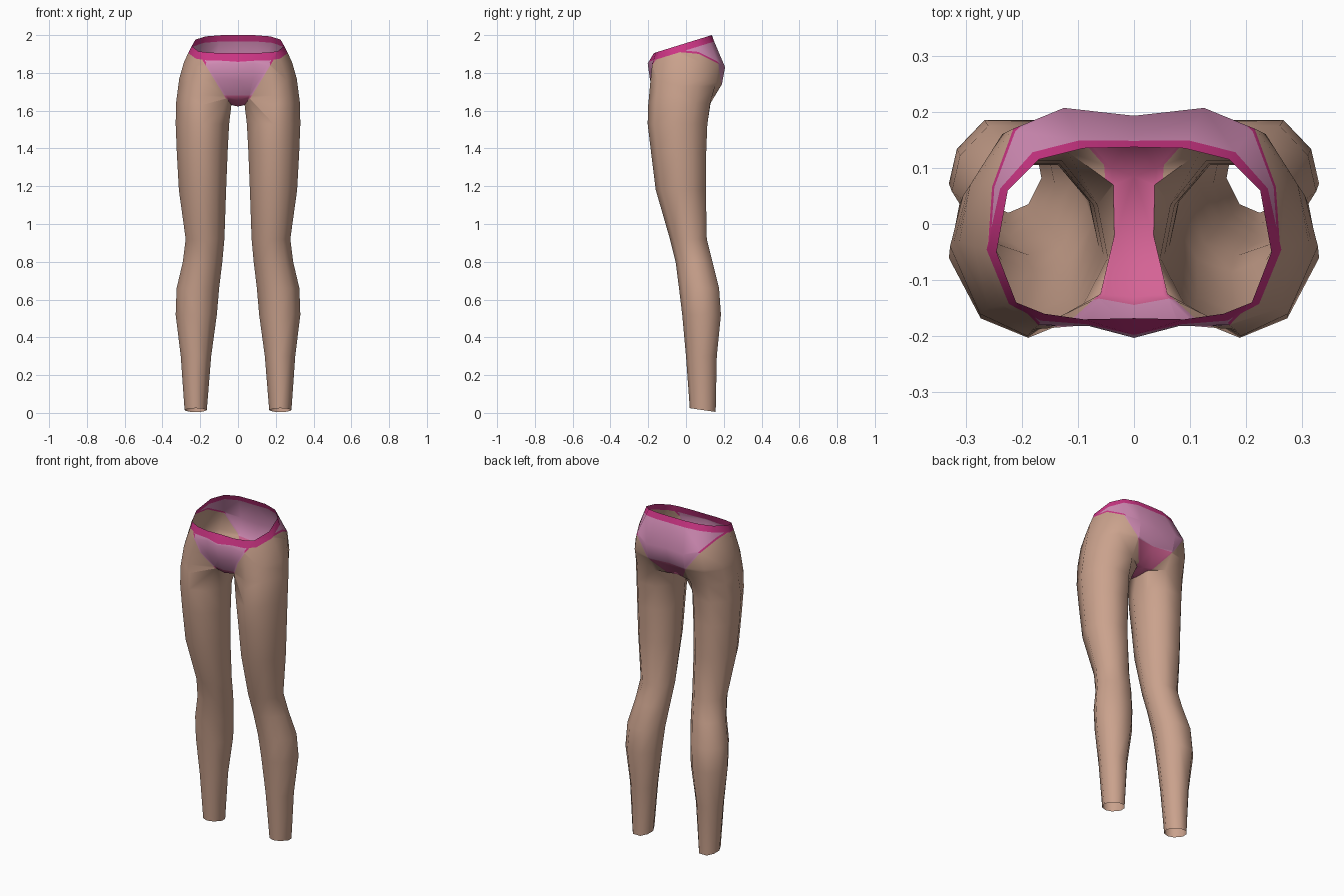
import bpy, bmesh, math
from mathutils import Vector

if "Cube" in bpy.data.objects:
    bpy.data.objects.remove(bpy.data.objects["Cube"])

# Flat colours
def material(name, rgb):
    m = bpy.data.materials.new(name)
    m.diffuse_color = (*rgb, 1)
    m.use_nodes = True
    m.node_tree.nodes["Principled BSDF"].inputs["Base Color"].default_value = m.diffuse_color
    return m

MATS = [material("skin", (0.59, 0.36, 0.265)),
        material("light pink cloth", (0.65, 0.265, 0.47)),
        material("magenta trim", (0.60, 0.035, 0.23)),
        material("rose gusset", (0.66, 0.125, 0.30))]
SKIN, PINK, TRIM, ROSE = range(4)

# Cross-section of a leg: front, round the outside, flat back, inside
SECTION = [(0, -1), (.6, -.78), (1, -.1), (.87, .5), (.42, 1),
           (-.42, 1), (-.87, .5), (-1, -.1), (-.6, -.78)]
# Leg rings: z, inner x, outer x, front y, back y
LEG = [(0.015, .165, .283, .02, .157), (0.30, .142, .303, .0, .163),
       (0.52, .112, .33, -.02, .185), (0.66, .10, .325, -.037, .175),
       (0.80, .083, .292, -.055, .14), (0.92, .072, .277, -.085, .11),
       (1.18, .063, .313, -.16, .105), (1.38, .055, .324, -.185, .107),
       (1.53, .047, .33, -.203, .113)]
# Top of the thigh
THIGH = [(.19, -.2, 1.63), (.275, -.16, 1.64), (.328, -.04, 1.64),
         (.305, .05, 1.64), (.24, .128, 1.64), (.12, .13, 1.64),
         (.037, .07, 1.63), (.035, -.02, 1.63), (.06, -.125, 1.665)]
# Half rings of the pelvis, from centre front round the side to centre back
HIP = [(0, -.19, 1.76), (.08, -.18, 1.77), (.18, -.188, 1.76),
       (.26, -.15, 1.76), (.311, -.03, 1.77), (.292, .07, 1.76),
       (.235, .16, 1.75), (.12, .19, 1.74), (0, .165, 1.73)]
SEAT = [(0, -.203, 1.85), (.08, -.182, 1.85), (.17, -.18, 1.84),
        (.235, -.145, 1.84), (.285, -.04, 1.86), (.268, .07, 1.86),
        (.215, .17, 1.85), (.125, .207, 1.83), (0, .193, 1.83)]
WAIST = [(0, -.168), (.09, -.17), (.16, -.16), (.21, -.14), (.245, -.05),
         (.225, .06), (.17, .115), (.09, .135), (0, .137)]

def rim_z(y):
    return 1.905 + (y + .17) * .31

def front_edge(z):
    return .037 + (z - 1.62) * .61

def back_edge(z):
    return .05 + (z - 1.63) * .75

bm = bmesh.new()

def add_row(points):
    return [bm.verts.new(p) for p in points]

def loft(a, b, closed):
    n = len(a)
    for i in range(n if closed else n - 1):
        j = (i + 1) % n
        bm.faces.new((a[i], a[j], b[j], b[i]))

# Leg tube, open at the ankle
rows = []
for z, x0, x1, y0, y1 in LEG:
    cx, rx, cy, ry = (x0 + x1) / 2, (x1 - x0) / 2, (y0 + y1) / 2, (y1 - y0) / 2
    drop = .01 if z < .1 else 0
    rows.append(add_row([(cx + u * rx, cy + v * ry, z - v * drop)
                         for u, v in SECTION]))
thigh = add_row(THIGH)
rows.append(thigh)
for a, b in zip(rows, rows[1:]):
    loft(a, b, True)

# Crotch strip between the legs
front, mid, back = add_row([(0, -.13, 1.655), (0, -.02, 1.622), (0, .085, 1.63)])
bm.faces.new((thigh[7], thigh[8], front, mid))
bm.faces.new((thigh[6], thigh[7], mid, back))
bm.faces.new((thigh[5], thigh[6], back))

# Pelvis, open at the waist
base = [front, thigh[8], *thigh[:6], back]
hip, seat = add_row(HIP), add_row(SEAT)
waist = add_row([(x, y, rim_z(y)) for x, y in WAIST])
for a, b in ((base, hip), (hip, seat), (seat, waist)):
    loft(a, b, False)

# Cut the edges of the garment into the surface
def cut(point, normal, side=0):
    faces = [f for f in bm.faces
             if f.calc_center_median().z > 1.6
             and f.calc_center_median().y * side >= 0]
    geom = set(faces)
    for f in faces:
        geom.update(f.verts)
        geom.update(f.edges)
    bmesh.ops.bisect_plane(bm, geom=list(geom), dist=1e-5,
                           plane_co=point, plane_no=normal)

BAND, HEM = .038, .012
cut((0, 0, rim_z(0) - BAND), (0, -.31, 1))
for edge, slope, side in ((front_edge, .61, -1), (back_edge, .75, 1)):
    for inset in (0, HEM):
        cut((edge(1.7) - inset, 0, 1.7), (1, 0, -slope), side)
cut((0, 0, 1.68), (0, 0, 1), -1)
cut((0, 0, 1.73), (0, 0, 1), 1)

# Colour by position: waistband, hem, gusset, main cloth
for f in bm.faces:
    c = f.calc_center_median()
    f.smooth = True
    edge = (front_edge if c.y < 0 else back_edge)(c.z)
    if c.z < 1.61:
        f.material_index = SKIN
    elif c.z > rim_z(c.y) - BAND:
        f.material_index = TRIM
    elif c.x > edge:
        f.material_index = SKIN
    elif c.x > edge - HEM and c.z > 1.85:
        f.material_index = TRIM
    elif c.z < (1.68 if c.y < 0 else 1.73):
        f.material_index = ROSE
    else:
        f.material_index = PINK

# Mirror to the other side
bmesh.ops.mirror(bm, geom=bm.verts[:] + bm.edges[:] + bm.faces[:],
                 axis='X', merge_dist=1e-4)
bmesh.ops.remove_doubles(bm, verts=bm.verts[:], dist=1e-4)
bmesh.ops.recalc_face_normals(bm, faces=bm.faces[:])
# Keep the shell facing outwards
probe = min(bm.faces, key=lambda f: (f.calc_center_median() - Vector((.33, -.05, 1.45))).length)
if probe.normal.x < 0:
    bmesh.ops.reverse_faces(bm, faces=bm.faces[:])

mesh = bpy.data.meshes.new("legs_and_briefs")
bm.to_mesh(mesh)
bm.free()
for m in MATS:
    mesh.materials.append(m)
body = bpy.data.objects.new("legs_and_briefs", mesh)
bpy.context.collection.objects.link(body)
bpy.context.view_layer.objects.active = body
body.select_set(True)
bpy.ops.object.shade_smooth_by_angle(angle=math.radians(60))
